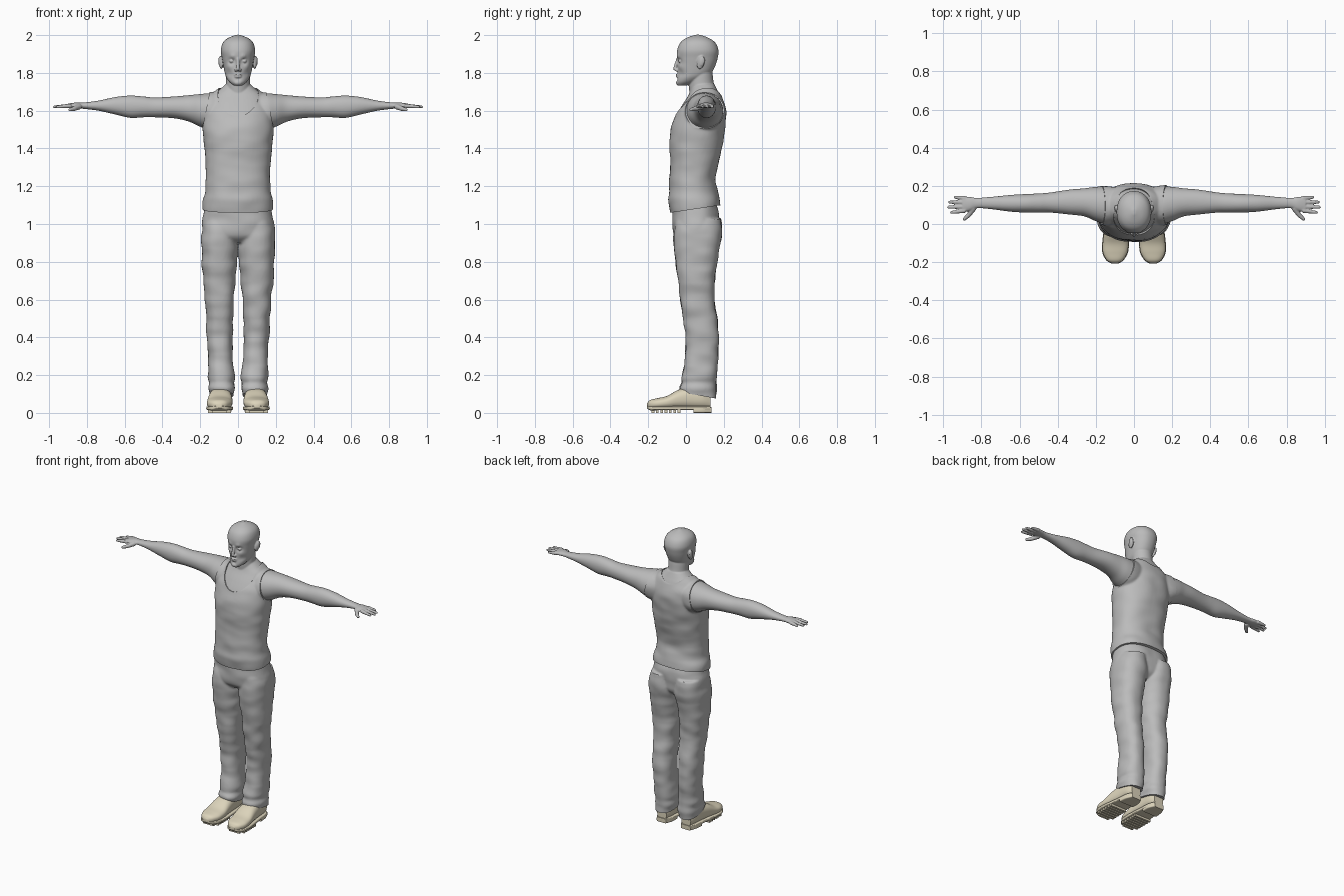
import bpy, bmesh, math
from mathutils import Vector, Matrix, noise

if "Cube" in bpy.data.objects:
    bpy.data.objects.remove(bpy.data.objects["Cube"])


def material(name, rgb):
    mat = bpy.data.materials.new(name)
    mat.use_nodes = True
    mat.diffuse_color = (*rgb, 1)
    mat.node_tree.nodes["Principled BSDF"].inputs["Base Color"].default_value = (*rgb, 1)
    return mat


GREY = material("plain grey", (0.5, 0.5, 0.5))
CREAM = material("cream leather", (0.72, 0.66, 0.5))


# ---- helpers ----
def spline(rows, steps=6):
    """Catmull-Rom interpolation through rows of numbers."""
    out = []
    for i in range(len(rows) - 1):
        p0, p1, p2, p3 = (rows[min(max(i + k, 0), len(rows) - 1)] for k in (-1, 0, 1, 2))
        for s in range(steps):
            t = s / steps
            out.append([b + t / 2 * (c - a + t * (2 * a - 5 * b + 4 * c - d + t * (3 * (b - c) + d - a)))
                        for a, b, c, d in zip(p0, p1, p2, p3)])
    return out + [list(rows[-1])]


def loft(bm, rows, axis="z", power=2.3, sides=48):
    """Rows are (position, low a, high a, low b, high b) of rounded sections."""
    rings = []
    for t, a0, a1, b0, b1 in spline(rows):
        ring = []
        for k in range(sides):
            ang = math.tau * k / sides
            c, s = math.cos(ang), math.sin(ang)
            a = (a0 + a1) / 2 + (a1 - a0) / 2 * math.copysign(abs(c) ** (2 / power), c)
            b = (b0 + b1) / 2 + (b1 - b0) / 2 * math.copysign(abs(s) ** (2 / power), s)
            ring.append(bm.verts.new({"x": (t, a, b), "y": (a, t, b), "z": (a, b, t)}[axis]))
        rings.append(ring)
    faces = [bm.faces.new(rings[0]), bm.faces.new(rings[-1])]
    for low, high in zip(rings, rings[1:]):
        for k in range(sides):
            j = (k + 1) % sides
            faces.append(bm.faces.new((low[k], low[j], high[j], high[k])))
    bmesh.ops.recalc_face_normals(bm, faces=faces)
    return [v for ring in rings for v in ring]


def symmetric(rows):
    return [(z, -w, w, y0, y1) for z, w, y0, y1 in rows]


def ball(bm, centre, size, tilt=0):
    m = Matrix.Translation(centre) @ Matrix.Rotation(tilt, 4, "X") @ Matrix.Diagonal((*size, 1))
    bmesh.ops.create_uvsphere(bm, u_segments=24, v_segments=16, radius=1, matrix=m)


def finger(bm, a, b, r0, r1):
    a, b = Vector(a), Vector(b)
    turn = (b - a).to_track_quat("Z", "Y").to_matrix().to_4x4()
    bmesh.ops.create_cone(bm, cap_ends=True, segments=16, radius1=r0, radius2=r1, depth=(b - a).length,
                          matrix=Matrix.Translation((a + b) / 2) @ turn)
    ball(bm, b, (r1, r1, r1))


def mirror(bm):
    copy = bmesh.ops.duplicate(bm, geom=bm.verts[:] + bm.edges[:] + bm.faces[:])["geom"]
    for v in copy:
        if isinstance(v, bmesh.types.BMVert):
            v.co.x *= -1
    bmesh.ops.reverse_faces(bm, faces=[f for f in copy if isinstance(f, bmesh.types.BMFace)])


def add_object(name, bm, mat):
    mesh = bpy.data.meshes.new(name)
    bm.to_mesh(mesh)
    bm.free()
    mesh.materials.append(mat)
    ob = bpy.data.objects.new(name, mesh)
    bpy.context.collection.objects.link(ob)
    return ob


def blend(ob, voxel, rounds, grow=0, cutter=None):
    """Fuse the overlapping volumes of an object into one smooth surface."""
    mod = ob.modifiers.new("fuse", "REMESH")
    mod.mode, mod.voxel_size = "VOXEL", voxel
    mod = ob.modifiers.new("soften", "SMOOTH")
    mod.factor, mod.iterations = 0.5, rounds
    if grow:
        mod = ob.modifiers.new("thicken", "DISPLACE")
        mod.strength, mod.mid_level = grow, 0
    if cutter:
        mod = ob.modifiers.new("neck hole", "BOOLEAN")
        mod.operation, mod.object, mod.solver = "DIFFERENCE", cutter, "EXACT"
    bpy.context.view_layer.update()
    mesh = bpy.data.meshes.new_from_object(ob.evaluated_get(bpy.context.evaluated_depsgraph_get()))
    ob.modifiers.clear()
    ob.data = mesh


def finish(ob, cuts=(), wrinkle=0):
    """Trim with planes (the side the normal points to goes), wrinkle and smooth."""
    bm = bmesh.new()
    bm.from_mesh(ob.data)
    bm.normal_update()
    for v in bm.verts:
        v.co += v.normal * wrinkle * noise.noise(Vector((v.co.x * 9, v.co.y * 9, v.co.z * 16)))
    for point, normal in cuts:
        bmesh.ops.bisect_plane(bm, geom=bm.verts[:] + bm.edges[:] + bm.faces[:], plane_co=point,
                               plane_no=normal, clear_outer=True)
        bmesh.ops.holes_fill(bm, edges=[e for e in bm.edges if e.is_boundary], sides=0)
    bm.to_mesh(ob.data)
    bm.free()
    ob.data.polygons.foreach_set("use_smooth", [True] * len(ob.data.polygons))
    ob.data.set_sharp_from_angle(angle=math.radians(40))


# ---- shared torso and arm shapes ----
TORSO = symmetric([
    (1.02, .18, -.07, .175), (1.10, .182, -.083, .177), (1.13, .178, -.088, .172), (1.17, .168, -.084, .16),
    (1.24, .165, -.082, .152), (1.33, .168, -.078, .168), (1.42, .175, -.082, .187), (1.5, .18, -.076, .2),
    (1.57, .178, -.052, .206), (1.63, .165, -.02, .2), (1.68, .138, .012, .18), (1.71, .1, .025, .165),
    (1.74, .065, .035, .15)])
ARM = [
    (.06, .02, .18, 1.54, 1.68), (.14, 0, .195, 1.5, 1.692), (.2, .015, .195, 1.515, 1.688),
    (.26, .04, .187, 1.542, 1.682), (.34, .05, .18, 1.56, 1.675), (.44, .06, .165, 1.565, 1.67),
    (.5, .06, .16, 1.565, 1.675), (.57, .06, .157, 1.562, 1.68), (.65, .065, .152, 1.58, 1.672),
    (.74, .077, .143, 1.6, 1.653), (.82, .083, .137, 1.61, 1.643), (.86, .07, .142, 1.612, 1.643),
    (.9, .062, .146, 1.613, 1.637)]

# ---- skin: head, neck, arms and hands in one surface ----
bm = bmesh.new()
loft(bm, ARM, "x", 2.1)
for base, tip, reach in ((.136, .14, .938), (.114, .115, .967), (.091, .088, .972), (.07, .061, .957)):
    finger(bm, (.885, base, 1.626), (reach, tip, 1.62), .012, .008)
finger(bm, (.84, .085, 1.622), (.868, .045, 1.61), .016, .012)
finger(bm, (.868, .045, 1.61), (.89, .026, 1.605), .012, .009)
ball(bm, (.089, .078, 1.855), (.01, .02, .036), -.2)       # ear
ball(bm, (.097, .084, 1.862), (.007, .016, .027), -.2)
ball(bm, (.034, -.03, 1.862), (.012, .012, .009))          # eye
ball(bm, (.01, -.05, 1.815), (.009, .01, .008))            # nostril
mirror(bm)
loft(bm, TORSO)
loft(bm, symmetric([(1.6, .075, .01, .17), (1.68, .07, .018, .168), (1.74, .064, .015, .148),
                    (1.8, .062, .02, .14), (1.85, .05, .03, .13)]), power=2)
head = loft(bm, symmetric([
    (1.732, .02, -.042, 0), (1.75, .044, -.049, .05), (1.775, .062, -.046, .1), (1.8, .07, -.044, .135),
    (1.84, .078, -.044, .156), (1.88, .085, -.047, .168), (1.92, .091, -.047, .172),
    (1.96, .08, -.03, .155), (1.985, .052, .002, .12), (2.002, .008, .05, .075)]), power=2.2)
# Sockets, brows, cheeks and mouth corners pushed into the face
for x, z, size, push in ((.033, 1.862, .015, .016), (.03, 1.887, .014, -.006), (.05, 1.832, .016, -.005),
                         (.045, 1.795, .018, .006), (0, 1.765, .012, .005)):
    for v in head:
        if v.co.y < .03:
            v.co.y += push * math.exp(-((abs(v.co.x) - x) ** 2 + (v.co.z - z) ** 2) / size ** 2)
finger(bm, (0, -.044, 1.876), (0, -.058, 1.822), .007, .01)  # nose
ball(bm, (0, -.046, 1.791), (.022, .008, .005))              # lips
ball(bm, (0, -.045, 1.78), (.019, .008, .006))
ball(bm, (0, -.04, 1.748), (.022, .013, .014))               # chin
skin = add_object("skin", bm, GREY)
blend(skin, .004, 3)
finish(skin, [((0, 0, 1.42), (0, 0, -1))])

# ---- sleeveless shirt with scooped neck and slanted armholes ----
bm = bmesh.new()
ball(bm, (0, .037, 1.688), (.108, .18, .106), math.radians(23))
cutter = add_object("neck_cutter", bm, GREY)
cutter.hide_render = True
bm = bmesh.new()
loft(bm, ARM, "x", 2.1)
mirror(bm)
loft(bm, TORSO)
shirt = add_object("shirt", bm, GREY)
blend(shirt, .008, 4, .006, cutter)
bpy.data.objects.remove(cutter)
finish(shirt, [((.15, 0, 1.7), (1, 0, .2)), ((-.15, 0, 1.7), (-1, 0, .2)),
               ((0, -.08, 1.06), (0, .15, -1))], .005)

# ---- trousers ----
bm = bmesh.new()
loft(bm, [(.05, .024, .15, -.02, .155), (.1, .02, .152, -.025, .158), (.13, .014, .158, -.035, .162),
          (.16, .022, .152, -.02, .163), (.195, .016, .16, -.022, .165), (.28, .028, .158, -.005, .168),
          (.4, .028, .165, -.003, .175), (.5, .026, .168, -.015, .165), (.6, .022, .175, -.03, .15),
          (.72, .014, .188, -.045, .155), (.82, .006, .194, -.058, .167), (.9, -.002, .196, -.064, .183),
          (.97, 0, .193, -.062, .192), (1.03, .01, .18, -.05, .185)])
mirror(bm)
loft(bm, symmetric([(.9, .1, -.03, .13), (.94, .185, -.066, .165), (1.02, .19, -.072, .178),
                    (1.08, .178, -.07, .17), (1.13, .165, -.07, .155)]))
trousers = add_object("trousers", bm, GREY)
blend(trousers, .007, 4)
finish(trousers, [((0, -.03, .11), (0, -.18, -1))], .007)

# ---- shoes: rounded upper, sole, heel and tread lugs ----
UPPER = [(-.207, .085, .115, .03, .05), (-.19, .058, .143, .022, .068), (-.15, .035, .163, .02, .078),
         (-.1, .029, .164, .02, .09), (-.04, .031, .157, .02, .122), (.03, .036, .148, .02, .14),
         (.09, .04, .142, .02, .14), (.13, .055, .127, .02, .11)]
SOLE = [(y, a - .003, b + .003, .026 if y < -.2 else .014, .036) for y, a, b, _, _ in UPPER]
for side, sign in (("left", 1), ("right", -1)):
    for part, rows, power in (("upper", UPPER, 2.4), ("sole", SOLE, 5)):
        bm = bmesh.new()
        loft(bm, rows, "y", power)
        if part == "sole":
            loft(bm, [(.04, .036, .15, 0, .03), (.09, .037, .145, 0, .03), (.135, .055, .127, 0, .03)], "y", 6)
            for k in range(7):
                y = -.175 + k * .023
                half = .04 if k == 0 else .06
                bmesh.ops.create_cube(bm, size=1, matrix=Matrix.Translation((.098, y, .01))
                                      @ Matrix.Diagonal((2 * half, .014, .02, 1)))
        bmesh.ops.scale(bm, vec=(sign, 1, 1), verts=bm.verts)
        bmesh.ops.recalc_face_normals(bm, faces=bm.faces)
        finish(add_object(f"{side}_shoe_{part}", bm, CREAM))
